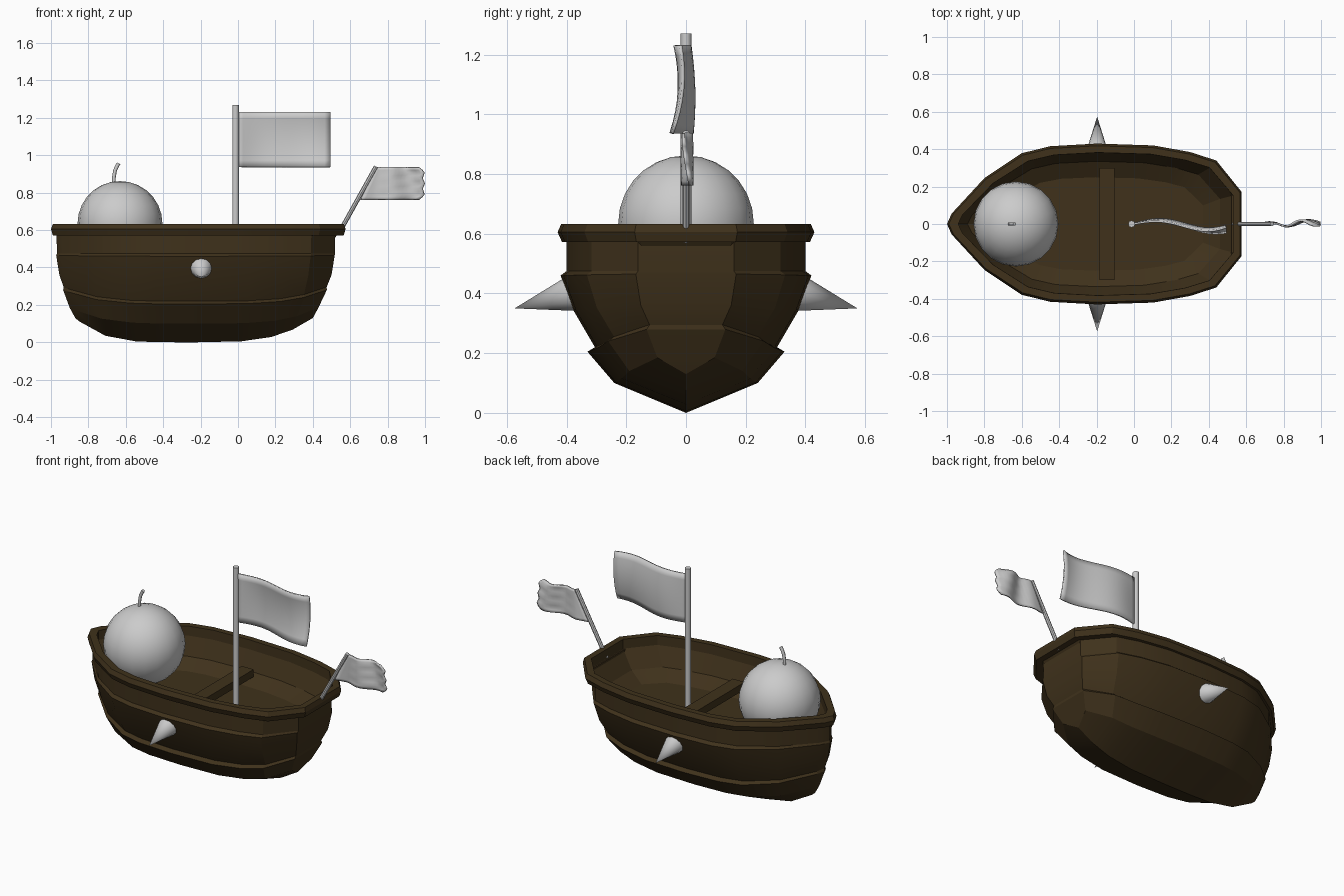
import bpy, bmesh, math
from mathutils import Vector

if "Cube" in bpy.data.objects:
    bpy.data.objects.remove(bpy.data.objects["Cube"])

wood = bpy.data.materials.new("dark_wood")
wood.diffuse_color = (0.05, 0.031, 0.011, 1)
wood.use_nodes = True
wood.node_tree.nodes["Principled BSDF"].inputs["Base Color"].default_value = wood.diffuse_color


def finish(name, bm, mat=None, smooth=None):
    bmesh.ops.recalc_face_normals(bm, faces=bm.faces[:])
    me = bpy.data.meshes.new(name)
    bm.to_mesh(me)
    bm.free()
    ob = bpy.data.objects.new(name, me)
    bpy.context.collection.objects.link(ob)
    if mat:
        me.materials.append(mat)
    if smooth:
        bpy.ops.object.select_all(action='DESELECT')
        ob.select_set(True)
        bpy.context.view_layer.objects.active = ob
        bpy.ops.object.shade_smooth_by_angle(angle=math.radians(smooth))
    return ob


def rod(name, a, b, r1, r2, sides, smooth=40):
    """Cylinder or cone between two points."""
    a, b = Vector(a), Vector(b)
    bm = bmesh.new()
    bmesh.ops.create_cone(bm, cap_ends=True, segments=sides, radius1=r1,
                          radius2=r2, depth=(b - a).length)
    ob = finish(name, bm, smooth=smooth)
    ob.location = (a + b) / 2
    ob.rotation_euler = (b - a).to_track_quat('Z', 'Y').to_euler()
    return ob


def cloth(name, point, nu, nv, thick):
    """Waving flag from a grid function point(t, s)."""
    bm = bmesh.new()
    g = [[bm.verts.new(point(i / nu, j / nv)) for j in range(nv + 1)]
         for i in range(nu + 1)]
    for i in range(nu):
        for j in range(nv):
            bm.faces.new((g[i][j], g[i + 1][j], g[i + 1][j + 1], g[i][j + 1]))
    ob = finish(name, bm, smooth=40)
    sol = ob.modifiers.new("thickness", 'SOLIDIFY')
    sol.thickness, sol.offset = thick, 0
    return ob


# Hull: plan outline (position along length, relative half width)
plan = [(0, 0), (.016, .13), (.127, .57), (.254, .88), (.35, .967),
        (.508, 1), (.70, .977), (.825, .895), (.914, .79), (1, .40)]
# Rings from keel, up the planks, over the rim and down to the floor:
# z amidships, rise at the ends, bow x, stern x, half width
levels = [
    (0, .13, -.87, .40, 0),
    (.10, .085, -.90, .43, .24),
    (.205, .075, -.935, .475, .33),
    (.22, .075, -.932, .474, .305),
    (.345, .015, -.955, .50, .378),
    (.46, .005, -.972, .517, .42),
    (.475, 0, -.968, .518, .40),
    (.572, 0, -.97, .52, .40),
    (.572, 0, -.99, .565, .415),
    (.605, 0, -1.0, .575, .43),
    (.632, 0, -.99, .567, .418),
    (.632, 0, -.94, .53, .382),
    (.575, 0, -.94, .53, .380),
    (.47, 0, -.89, .46, .335),
    (.42, 0, -.80, .37, .25),
]


def lift(u, w):
    v = 2 * u - 1
    if w == 0:                       # keel is deepest ahead of the middle
        v += .06 * (1 - v * v)
    return v ** 4


bm = bmesh.new()
rings = []
for z, rise, xb, xs, w in levels:
    half = [(xb + u * (xs - xb), w * f, z + rise * lift(u, w))
            for u, f in plan]
    other = [(x, -y, h) for x, y, h in half[:0:-1]]
    rings.append([bm.verts.new(p) for p in half + other])
n = len(rings[0])
for a, b in zip(rings, rings[1:]):
    for i in range(n):
        k = (i + 1) % n
        bm.faces.new((a[i], a[k], b[k], b[i]))
bm.faces.new(rings[-1])
bmesh.ops.remove_doubles(bm, verts=bm.verts[:], dist=0.0005)
finish("hull", bm, wood, smooth=20)

# Seat plank
bm = bmesh.new()
bmesh.ops.create_cube(bm, size=1)
seat = finish("seat", bm, wood)
seat.scale = (.08, .60, .045)
seat.location = (-.145, 0, .483)

# Ball in the bow with its stem
bm = bmesh.new()
bmesh.ops.create_uvsphere(bm, u_segments=20, v_segments=14, radius=.227)
ball = finish("ball", bm, smooth=60)
ball.location = (-.631, 0, .635)
cu = bpy.data.curves.new("ball_stem", 'CURVE')
cu.dimensions = '3D'
cu.bevel_depth, cu.bevel_resolution, cu.use_fill_caps = .01, 1, True
sp = cu.splines.new('POLY')
stem = [(-.664, .84), (-.664, .88), (-.657, .92), (-.645, .945), (-.638, .957)]
sp.points.add(len(stem) - 1)
for p, (x, z) in zip(sp.points, stem):
    p.co = (x, 0, z, 1)
bpy.context.collection.objects.link(bpy.data.objects.new("ball_stem", cu))

# Side spikes, drooping outward
for side, s in (("front", -1), ("back", 1)):
    rod("spike_" + side, (-.197, s * .37, .403), (-.197, s * .574, .35),
        .064, 0, 12)

# Poles
rod("mast", (-.013, 0, .41), (-.013, 0, 1.27), .018, .018, 10)
rod("stern_pole", (.535, 0, .575), (.738, 0, .94), .012, .012, 8)


# Flags
def main_point(t, s):
    v = 2 * s - 1
    y = .028 * math.sin(5.5 * t) + t * (-.026 + .028 * (1 - v * v))
    y += .028 * t * t * s * s - .05 * s * s * t * (1 - t)
    return (-.005 + .498 * t, y, .936 + .295 * s)


def small_point(t, s):
    x0 = .655 + .083 * s
    x1 = .992 - .006 * math.cos(s * 19) - .02 * (2 * s - 1) ** 6
    y = .016 * math.sin(9 * t + 2 * s) * min(1, 3 * t) + .006 * t
    return (x0 + (x1 - x0) * t, y, .762 + .174 * s)


cloth("main_flag", main_point, 16, 8, .01)
cloth("stern_flag", small_point, 14, 12, .009)
